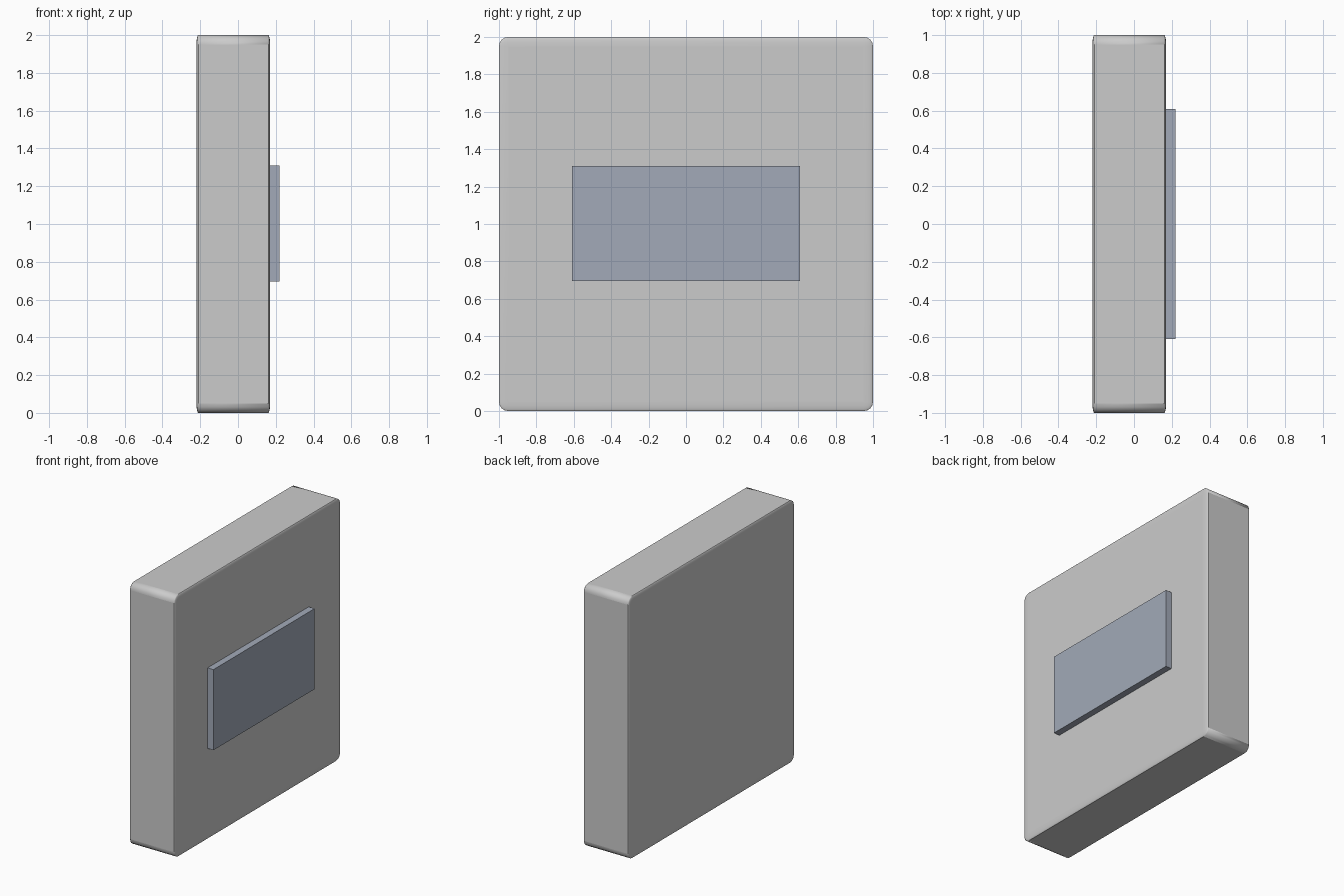
import bpy

if "Cube" in bpy.data.objects:
    bpy.data.objects.remove(bpy.data.objects["Cube"])


def box(name, x, y, z):
    """Box spanning the given (min, max) ranges, kept as a scaled cube."""
    spans = (x, y, z)
    bpy.ops.mesh.primitive_cube_add(size=2, location=[(a + b) / 2 for a, b in spans])
    ob = bpy.context.object
    ob.name = name
    ob.scale = [(b - a) / 2 for a, b in spans]
    return ob


# Main slab: the bevel is squeezed along the thin axis by the object scale
slab = box("slab_body", (-0.22, 0.17), (-1, 1), (0, 2))
bevel = slab.modifiers.new("rounded_edges", 'BEVEL')
bevel.width = 0.05
bevel.segments = 4
bpy.ops.object.shade_smooth_by_angle()

# Raised rectangular panel on the +x face
panel = box("face_panel", (0.165, 0.22), (-0.61, 0.61), (0.695, 1.31))
mat = bpy.data.materials.new("blue_grey")
mat.diffuse_color = (0.36, 0.40, 0.48, 1)
mat.use_nodes = True
mat.node_tree.nodes["Principled BSDF"].inputs["Base Color"].default_value = mat.diffuse_color
panel.data.materials.append(mat)
